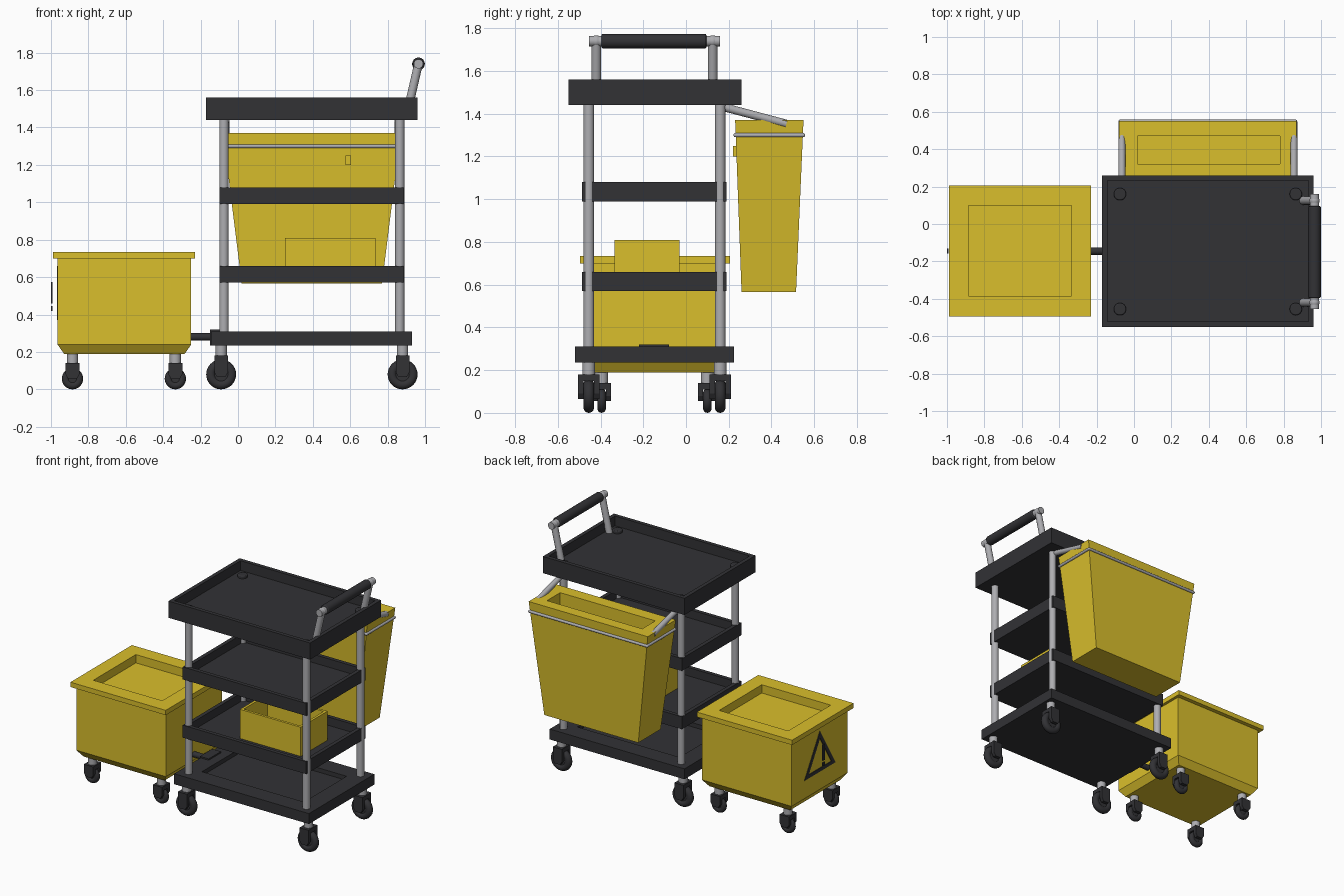
import bpy, bmesh, math
from mathutils import Vector

if "Cube" in bpy.data.objects:
    bpy.data.objects.remove(bpy.data.objects["Cube"])


def mat(name, r, g, b):
    m = bpy.data.materials.new(name)
    m.diffuse_color = (r, g, b, 1)
    m.use_nodes = True
    m.node_tree.nodes["Principled BSDF"].inputs["Base Color"].default_value = m.diffuse_color
    return m


YELLOW = mat("yellow_plastic", 0.70, 0.52, 0.025)
DARK = mat("dark_plastic", 0.032, 0.032, 0.036)
METAL = mat("metal", 0.42, 0.42, 0.44)


def stack(name, rings, m):
    """Skin a chain of rectangles (x0, x1, y0, y1, z) and cap both ends."""
    bm = bmesh.new()
    loops = [[bm.verts.new(p) for p in ((a, c, z), (b, c, z), (b, d, z), (a, d, z))]
             for a, b, c, d, z in rings]
    for lo, hi in zip(loops, loops[1:]):
        for i in range(4):
            j = (i + 1) % 4
            bm.faces.new((lo[i], lo[j], hi[j], hi[i]))
    bm.faces.new(loops[0][::-1])
    bm.faces.new(loops[-1])
    bmesh.ops.recalc_face_normals(bm, faces=bm.faces)
    me = bpy.data.meshes.new(name)
    bm.to_mesh(me)
    bm.free()
    me.materials.append(m)
    ob = bpy.data.objects.new(name, me)
    bpy.context.collection.objects.link(ob)
    return ob


def box(name, x0, x1, y0, y1, z0, z1, m):
    return stack(name, [(x0, x1, y0, y1, z0), (x0, x1, y0, y1, z1)], m)


def tray(name, x0, x1, y0, y1, z0, z1, rim, depth, m):
    inner = (x0 + rim, x1 - rim, y0 + rim, y1 - rim)
    return stack(name, [(x0, x1, y0, y1, z0), (x0, x1, y0, y1, z1),
                        (*inner, z1), (*inner, z1 - depth)], m)


def finish(name, m):
    ob = bpy.context.object
    ob.name = name
    ob.data.materials.append(m)
    bpy.ops.object.shade_smooth_by_angle(angle=math.radians(40))
    return ob


def rod(name, a, b, r, m, bevel=0):
    a, b = Vector(a), Vector(b)
    bpy.ops.mesh.primitive_cylinder_add(vertices=24, radius=r, depth=(b - a).length,
                                        location=(a + b) / 2)
    ob = bpy.context.object
    ob.rotation_euler = (b - a).to_track_quat('Z', 'Y').to_euler()
    if bevel:
        mod = ob.modifiers.new("soft_edge", 'BEVEL')
        mod.width, mod.segments = bevel, 3
    return finish(name, m)


def ball(name, loc, r, m):
    bpy.ops.mesh.primitive_uv_sphere_add(segments=20, ring_count=12, radius=r, location=loc)
    return finish(name, m)


def caster(name, x, y, major, minor, half_x, half_y, fork_z0, fork_z1, top):
    """Torus tyre with hub, two fork plates, bridge and stem."""
    r = major + minor
    bpy.ops.mesh.primitive_torus_add(location=(x, y, r), rotation=(math.pi / 2, 0, 0),
                                     major_radius=major, minor_radius=minor,
                                     major_segments=32, minor_segments=14)
    finish(name + "_tyre", DARK)
    rod(name + "_hub", (x, y - minor * .6, r), (x, y + minor * .6, r), major * .8, DARK)
    for s in (-1, 1):
        ya, yb = sorted((y + s * minor, y + s * half_y))
        stack(name + "_fork", [(x - half_x * .6, x + half_x * .6, ya, yb, fork_z0 - .015),
                               (x - half_x, x + half_x, ya, yb, fork_z0 + .01),
                               (x - half_x, x + half_x, ya, yb, fork_z1)], DARK)
    box(name + "_bridge", x - half_x, x + half_x, y - minor, y + minor,
        fork_z1 - .03, fork_z1, DARK)
    rod(name + "_stem", (x, y, fork_z1 - .01), (x, y, top), .03, METAL)


# Cart trays
tray("top_tray", -.17, .96, -.55, .26, 1.44, 1.56, .028, .07, DARK)
tray("upper_shelf", -.10, .885, -.487, .19, .99, 1.08, .028, .06, DARK)
tray("lower_shelf", -.10, .885, -.487, .19, .57, .66, .028, .06, DARK)
tray("base_tray", -.145, .93, -.52, .225, .235, .31, .13, .03, DARK)

# Posts, post caps and casters
for x, cx in ((-.075, -.09), (.865, .88)):
    for y in (-.455, .16):
        rod("post", (x, y, .28), (x, y, 1.46), .025, METAL)
        rod("post_cap", (x, y, 1.48), (x, y, 1.51), .033, DARK, .006)
        caster("cart_caster", cx, y, .055, .025, .036, .05, .08, .18, .25)

# Push handle
for y in (-.42, .125):
    rod("handle_arm", (.905, y, 1.48), (.965, y, 1.74), .023, METAL)
    ball("handle_elbow", (.965, y, 1.74), .027, METAL)
rod("handle_bar", (.965, -.455, 1.74), (.965, .16, 1.74), .025, METAL)
rod("handle_grip", (.965, -.395, 1.74), (.965, .095, 1.74), .034, DARK, .006)

# Hanging waste bin with wrap rail and support arms
hole = (.02, .78, .32, .47)
stack("waste_bin", [(.02, .77, .26, .515, .565), (-.08, .87, .23, .55, 1.37),
                    (*hole, 1.37), (*hole, .75)], YELLOW)
ring = [(-.073, .232), (.863, .232), (.863, .548), (-.073, .548)]
for (ax, ay), (bx, by) in zip(ring, ring[1:] + ring[:1]):
    rod("bin_rail", (ax, ay, 1.30), (bx, by, 1.30), .010, METAL)
    ball("bin_rail_corner", (ax, ay, 1.30), .010, METAL)
box("bin_latch", .575, .605, .22, .245, 1.20, 1.25, YELLOW)
for x in (-.065, .855):
    rod("bin_arm", (x, .15, 1.438), (x, .47, 1.353), .019, METAL)

# Caddy on the lower shelf
tray("caddy", .25, .735, -.335, -.03, .60, .81, .018, .18, YELLOW)

# Tow coupling
box("tow_bracket", -.15, -.08, -.22, -.08, .235, .32, DARK)
rod("tow_bar", (-.27, -.145, .28), (-.13, -.145, .28), .02, DARK)

# Trailing mop bucket
body = (-.965, -.25, -.465, .175)
rim = (-.99, -.23, -.495, .205)
well = (-.885, -.335, -.385, .10)
stack("mop_bucket", [(-.93, -.285, -.43, .14, .19), (*body, .24), (*body, .70), (*rim, .70),
                     (*rim, .735), (*well, .735), (*well, .675)], YELLOW)
for x in (-.885, -.335):
    for y in (-.395, .10):
        caster("bucket_caster", x, y, .037, .02, .037, .045, .07, .14, .21)

# Warning triangle outline and raised bar and dot on the bucket end
bm = bmesh.new()
outer = [(.03, .37), (-.32, .37), (-.145, .66)]
cy, cz = -.145, .467
rings = [[bm.verts.new((x, cy + (y - cy) * k, cz + (z - cz) * k)) for y, z in outer]
         for x, k in ((-.960, 1), (-.969, 1), (-.969, .74), (-.960, .74))]
for a, b in zip(rings, rings[1:] + rings[:1]):
    for i in range(3):
        j = (i + 1) % 3
        bm.faces.new((a[i], a[j], b[j], b[i]))
bmesh.ops.recalc_face_normals(bm, faces=bm.faces)
sign = bpy.data.meshes.new("warning_triangle")
bm.to_mesh(sign)
bm.free()
sign.materials.append(DARK)
bpy.context.collection.objects.link(bpy.data.objects.new("warning_triangle", sign))
box("warning_bar", -1.0, -.992, -.158, -.132, .46, .575, DARK)
box("warning_dot", -1.0, -.992, -.158, -.132, .42, .445, DARK)
